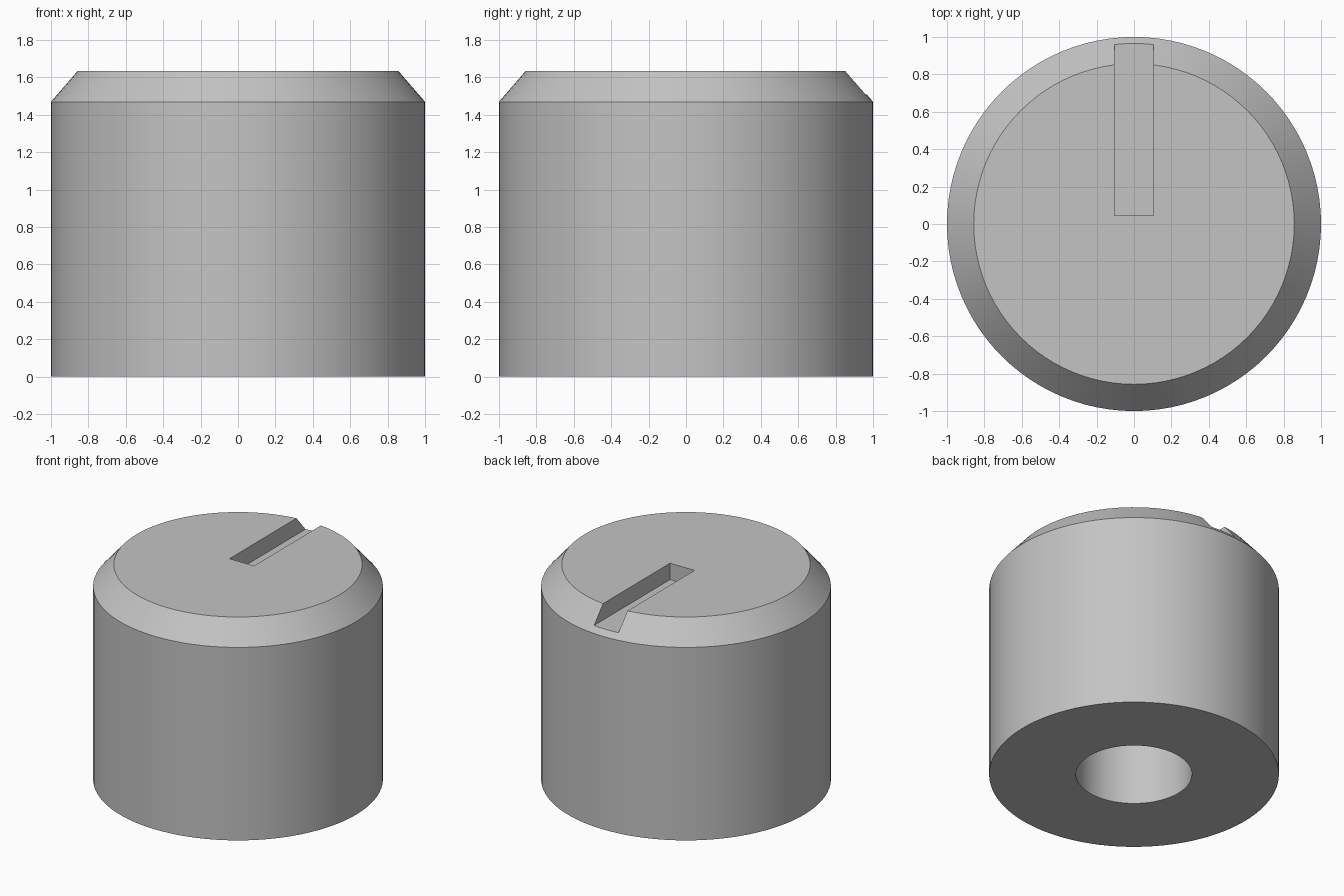
import bpy
import bmesh
import math

cube = bpy.data.objects.get("Cube")
if cube:
    bpy.data.objects.remove(cube, do_unlink=True)

SIDES = 96
HEIGHT = 1.635
SLOT_FLOOR = 1.51

grey = bpy.data.materials.new("plain grey")
grey.use_nodes = True
colour = (0.55, 0.55, 0.55, 1)
grey.diffuse_color = colour
grey.node_tree.nodes["Principled BSDF"].inputs["Base Color"].default_value = colour


def add_object(name, bm):
    bmesh.ops.recalc_face_normals(bm, faces=bm.faces)
    mesh = bpy.data.meshes.new(name)
    bm.to_mesh(mesh)
    bm.free()
    obj = bpy.data.objects.new(name, mesh)
    bpy.context.collection.objects.link(obj)
    mesh.materials.append(grey)
    return obj


# Knob body: bore, base, wall, bevel and top, turned from one profile
profile = [(0, 1.2), (0.4, 1.2), (0.4, 0), (1, 0), (1, 1.47), (0.857, HEIGHT), (0, HEIGHT)]
bm = bmesh.new()
points = [bm.verts.new((r, 0, z)) for r, z in profile]
edges = [bm.edges.new(pair) for pair in zip(points, points[1:])]
bmesh.ops.spin(bm, geom=points + edges, cent=(0, 0, 0), axis=(0, 0, 1),
               angle=math.tau, steps=SIDES, use_merge=True)
bmesh.ops.remove_doubles(bm, verts=bm.verts, dist=0.0001)
bmesh.ops.dissolve_limit(bm, angle_limit=math.radians(1), verts=bm.verts, edges=bm.edges)
knob = add_object("knob_body", bm)

# Pointer slot: a box cut from near the centre out through the back bevel
bm = bmesh.new()
bmesh.ops.create_cube(bm, size=1)
bmesh.ops.scale(bm, vec=(0.206, 1.2, 0.4), verts=bm.verts)
bmesh.ops.translate(bm, vec=(0, 0.045 + 0.6, SLOT_FLOOR + 0.2), verts=bm.verts)
cutter = add_object("slot_cutter", bm)

bpy.context.view_layer.objects.active = knob
knob.select_set(True)
cut = knob.modifiers.new("pointer_slot", "BOOLEAN")
cut.operation = "DIFFERENCE"
cut.solver = "EXACT"
cut.object = cutter
bpy.ops.object.modifier_apply(modifier=cut.name)
bpy.data.objects.remove(cutter, do_unlink=True)

bpy.ops.object.shade_smooth_by_angle(angle=math.radians(25))
